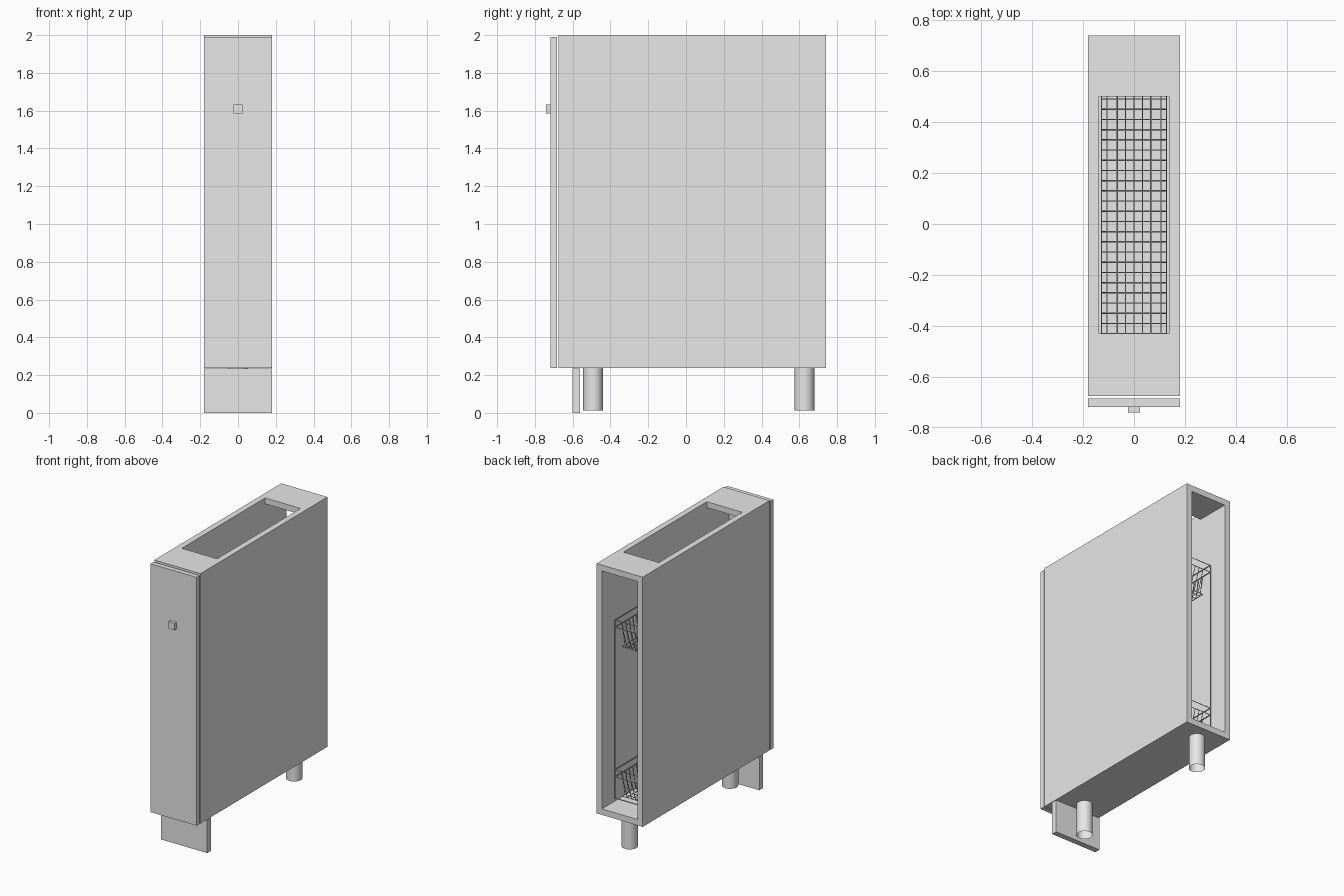
import bpy

if "Cube" in bpy.data.objects:
    bpy.data.objects.remove(bpy.data.objects["Cube"], do_unlink=True)

grey = bpy.data.materials.new("light_grey")
grey.use_nodes = True
grey.diffuse_color = (0.8, 0.8, 0.8, 1)
grey.node_tree.nodes["Principled BSDF"].inputs["Base Color"].default_value = (0.8, 0.8, 0.8, 1)


def box(name, x, y, z):
    """Box from (min, max) ranges."""
    bpy.ops.mesh.primitive_cube_add(size=1, location=[sum(r) / 2 for r in (x, y, z)])
    ob = bpy.context.object
    ob.name = name
    ob.scale = [r[1] - r[0] for r in (x, y, z)]
    bpy.ops.object.transform_apply(location=False, rotation=False, scale=True)
    ob.data.materials.append(grey)
    return ob


def wires(name, paths, radius):
    """Mesh of thin rods along (points, closed) paths."""
    cu = bpy.data.curves.new(name, "CURVE")
    cu.dimensions = "3D"
    cu.bevel_depth = radius
    cu.bevel_resolution = 1
    cu.use_fill_caps = True
    for pts, closed in paths:
        sp = cu.splines.new("POLY")
        sp.points.add(len(pts) - 1)
        for p, co in zip(sp.points, pts):
            p.co = (*co, 1)
        sp.use_cyclic_u = closed
    ob = bpy.data.objects.new(name, cu)
    bpy.context.collection.objects.link(ob)
    cu.materials.append(grey)
    bpy.ops.object.select_all(action="DESELECT")
    ob.select_set(True)
    bpy.context.view_layer.objects.active = ob
    bpy.ops.object.convert(target="MESH")


# Carcass
W, IN = 0.18, 0.138
FRONT, BACK, BASE, TOP = -0.675, 0.74, 0.238, 2.0
box("left_side", (IN, W), (FRONT, BACK), (BASE, TOP))
box("right_side", (-W, -IN), (FRONT, BACK), (BASE, TOP))
box("bottom_panel", (-IN, IN), (FRONT, BACK), (BASE, BASE + 0.042))
box("front_top_rail", (-IN, IN), (FRONT, -0.43), (TOP - 0.042, TOP))
box("back_top_rail", (-IN, IN), (0.5, BACK), (TOP - 0.042, TOP))

# Door, knob and plinth
box("door", (-W, W), (-0.718, -0.684), (BASE, 1.99))
box("knob", (-0.024, 0.024), (-0.74, -0.718), (1.584, 1.632))
box("plinth", (-W, W), (-0.6, -0.56), (0, 0.234))

# Tubular legs, open at the foot
for name, y in (("front_leg", -0.492), ("back_leg", 0.627)):
    bpy.ops.mesh.primitive_cylinder_add(vertices=32, radius=0.052, depth=BASE - 0.012,
                                        end_fill_type="NOTHING",
                                        location=(0, y, (BASE + 0.012) / 2))
    leg = bpy.context.object
    leg.name = name
    leg.data.materials.append(grey)
    bpy.ops.object.shade_smooth_by_angle()

# Wire baskets: two rims, tapered cross hoops and lengthwise hoops
RX, FX = 0.127, 0.106
Y0, Y1, TAPER = -0.61, 0.61, 0.05


def ring(x, y0, y1, z):
    return [(-x, y0, z), (x, y0, z), (x, y1, z), (-x, y1, z)], True


def basket(name, rim):
    low, floor = rim - 0.05, rim - 0.2
    paths = [ring(RX, Y0, Y1, rim), ring(RX, Y0, Y1, low),
             ring(FX, Y0 + TAPER, Y1 - TAPER, floor)]
    y = Y0 + 0.06
    while y < Y1 - TAPER:
        paths.append(([(-RX, y, low), (-FX, y, floor), (FX, y, floor), (RX, y, low)], False))
        y += 0.04
    for i in range(-2, 3):
        x = i * 0.033
        paths.append(([(x, Y0, low), (x, Y0 + TAPER, floor),
                       (x, Y1 - TAPER, floor), (x, Y1, low)], False))
    # Short posts joining the rims
    for x in (-RX, RX):
        for y in (-0.06, -0.03):
            paths.append(([(x, y, low), (x, y, rim)], False))
    wires(name, paths, 0.0025)


basket("upper_basket", 1.565)
basket("lower_basket", 0.51)

# Upright rods carrying both baskets
posts = [([(x, y, 0.31), (x, y, 1.565)], False) for x in (-RX, RX) for y in (Y0, Y1)]
posts += [([(-RX, y, 0.31), (RX, y, 0.31)], False) for y in (Y0, Y1)]
wires("basket_frame", posts, 0.0035)
